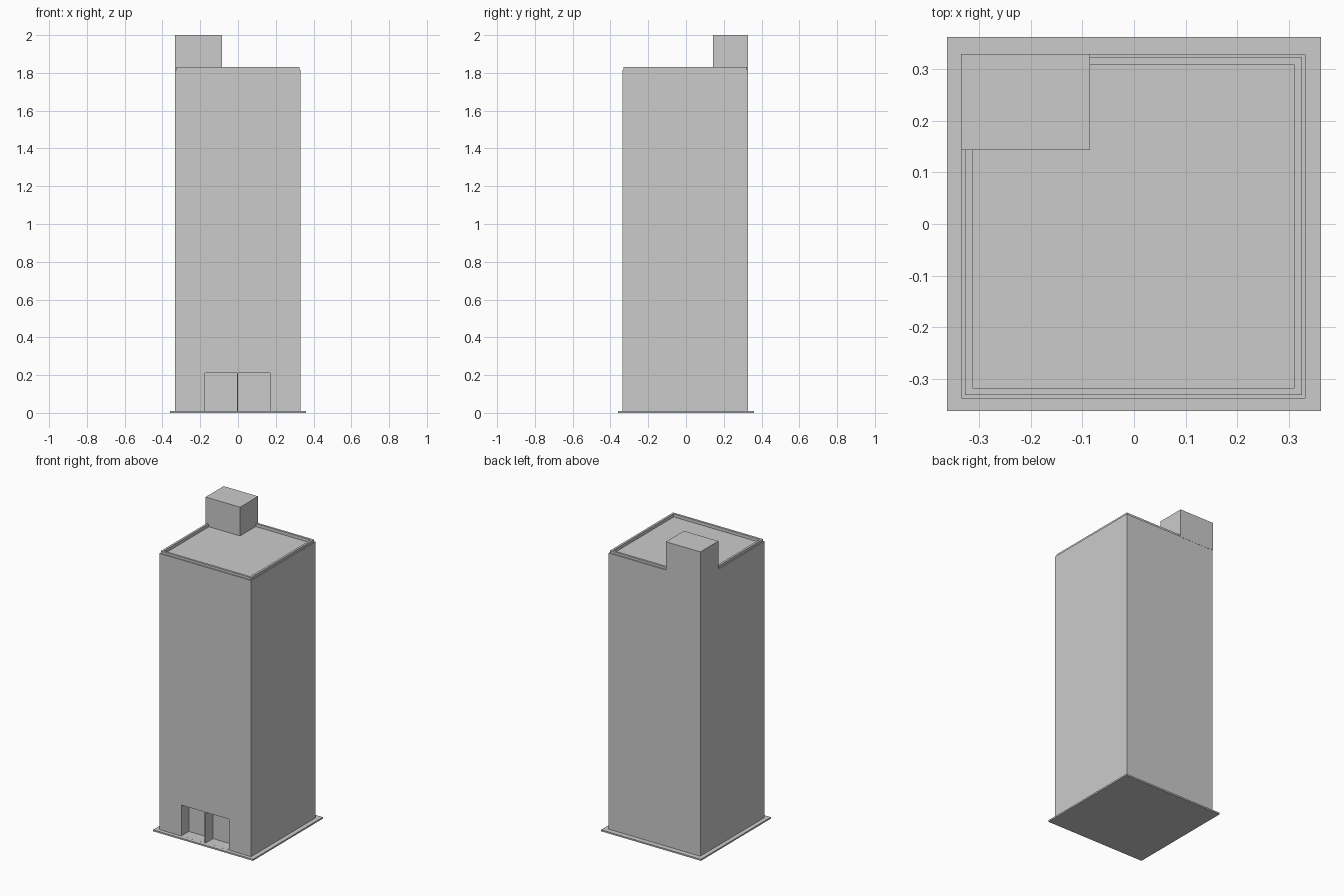
import bpy, bmesh
from mathutils import Vector

if "Cube" in bpy.data.objects:
    bpy.data.objects.remove(bpy.data.objects["Cube"])


def box(name, x0, x1, y0, y1, z0, z1):
    bm = bmesh.new()
    bmesh.ops.create_cube(bm, size=1)
    for v in bm.verts:
        v.co = Vector((x0 if v.co.x < 0 else x1,
                       y0 if v.co.y < 0 else y1,
                       z0 if v.co.z < 0 else z1))
    mesh = bpy.data.meshes.new(name)
    bm.to_mesh(mesh)
    bm.free()
    ob = bpy.data.objects.new(name, mesh)
    bpy.context.collection.objects.link(ob)
    return ob


def cut(target, cutter):
    cutter.hide_render = True
    cutter.hide_set(True)
    cutter.display_type = 'WIRE'
    mod = target.modifiers.new("cut", 'BOOLEAN')
    mod.operation = 'DIFFERENCE'
    mod.solver = 'EXACT'
    mod.object = cutter


X0, X1, Y0, Y1 = -0.333, 0.331, -0.337, 0.328

# Ground slab
box("base_slab", -0.361, 0.361, -0.361, 0.361, 0.0, 0.01)

# Tower with stepped parapet and sunken roof, made by insetting the top face
tower = box("tower", X0, X1, Y0, Y1, 0.01, 1.815)
bm = bmesh.new()
bm.from_mesh(tower.data)
bm.normal_update()
top = max(bm.faces, key=lambda f: f.calc_center_median().z)
for width, rise in ((0.009, 0.015), (0.02, -0.02)):
    bmesh.ops.inset_region(bm, faces=[top], thickness=width)
    new = bmesh.ops.extrude_discrete_faces(bm, faces=[top])["faces"]
    top = new[0]
    bmesh.ops.translate(bm, verts=top.verts, vec=(0, 0, rise))
bm.to_mesh(tower.data)
bm.free()

# Two recessed entrance bays with a thin divider between them
for name, x0, x1 in (("left_entrance_cutter", -0.174, -0.005),
                     ("right_entrance_cutter", 0.001, 0.170)):
    cut(tower, box(name, x0, x1, Y0 - 0.02, Y0 + 0.078, 0.0102, 0.212))

# Lift housing flush with the rear left corner of the roof
box("roof_housing", X0 - 0.001, -0.085, 0.143, Y1 + 0.001, 1.812, 2.0)
